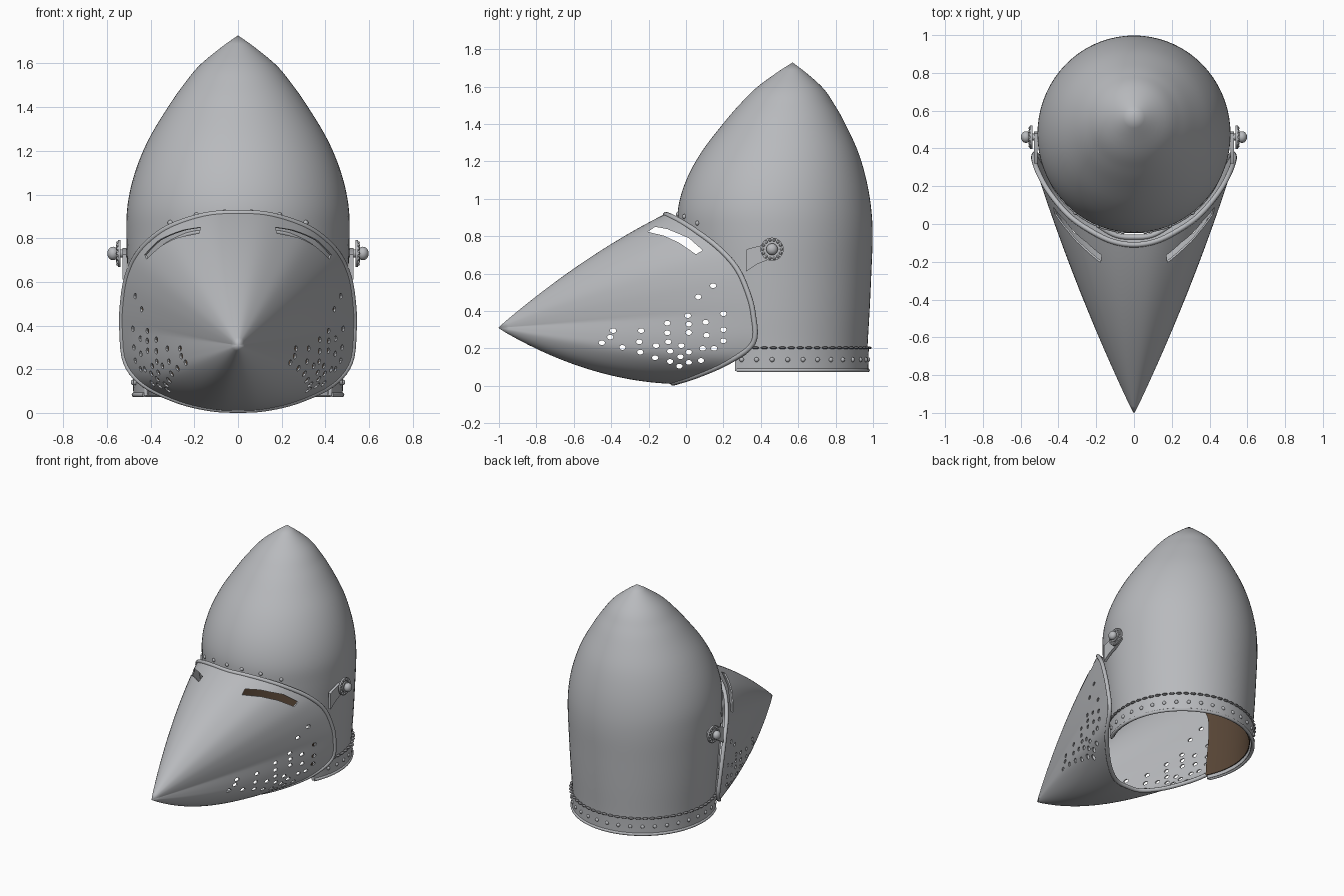
import bpy, bmesh, math
from mathutils import Vector, Matrix

if "Cube" in bpy.data.objects:
    bpy.data.objects.remove(bpy.data.objects["Cube"])


def material(name, r, g, b):
    m = bpy.data.materials.new(name)
    m.diffuse_color = (r, g, b, 1)
    m.use_nodes = True
    m.node_tree.nodes["Principled BSDF"].inputs["Base Color"].default_value = m.diffuse_color
    return m


STEEL = material("steel", 0.48, 0.49, 0.51)
LEATHER = material("brown lining", 0.10, 0.062, 0.038)
DARK = material("dark lacing", 0.2, 0.2, 0.21)


def smooth(points, n, closed=False):
    """Catmull-Rom curve through the points, n samples per span."""
    p = [Vector(q) for q in points]
    c = len(p)
    get = (lambda i: p[i % c]) if closed else (lambda i: p[max(0, min(c - 1, i))])
    out = []
    for i in range(c if closed else c - 1):
        a, b, d, e = get(i - 1), get(i), get(i + 1), get(i + 2)
        for k in range(n):
            t = k / n
            out.append(0.5 * (2 * b + (d - a) * t + (2 * a - 5 * b + 4 * d - e) * t * t
                              + (3 * b - a - 3 * d + e) * t ** 3))
    return out if closed else out + [p[-1]]


def finish(ob, mat):
    """Apply modifiers, set the material and shade smooth with sharp edges."""
    bpy.context.view_layer.update()
    dg = bpy.context.evaluated_depsgraph_get()
    me = bpy.data.meshes.new_from_object(ob.evaluated_get(dg))
    name = ob.name
    bpy.data.objects.remove(ob)
    new = bpy.data.objects.new(name, me)
    bpy.context.collection.objects.link(new)
    me.materials.clear()
    me.materials.append(mat)
    for q in bpy.context.selected_objects:
        q.select_set(False)
    new.select_set(True)
    bpy.context.view_layer.objects.active = new
    bpy.ops.object.shade_smooth_by_angle(angle=math.radians(40))
    return new


def make(name, bm):
    bmesh.ops.recalc_face_normals(bm, faces=bm.faces[:])
    me = bpy.data.meshes.new(name)
    bm.to_mesh(me)
    bm.free()
    ob = bpy.data.objects.new(name, me)
    bpy.context.collection.objects.link(ob)
    return ob


def shell(ob, thickness, cutter=None):
    m = ob.modifiers.new("thickness", 'SOLIDIFY')
    m.thickness, m.offset = thickness, 0
    if cutter:
        b = ob.modifiers.new("cut", 'BOOLEAN')
        b.object, b.operation, b.solver = cutter, 'DIFFERENCE', 'EXACT'


def prism(bm, yz, x0, x1):
    """Outline in the side plane, extruded along x."""
    a = [bm.verts.new((x0, y, z)) for y, z in yz]
    b = [bm.verts.new((x1, y, z)) for y, z in yz]
    bm.faces.new(a)
    bm.faces.new(b[::-1])
    for i in range(len(a)):
        j = (i + 1) % len(a)
        bm.faces.new((a[i], b[i], b[j], a[j]))


def tube(name, points, radius, closed, mat):
    cu = bpy.data.curves.new(name, 'CURVE')
    cu.dimensions = '3D'
    cu.bevel_depth, cu.bevel_resolution, cu.use_fill_caps = radius, 3, True
    sp = cu.splines.new('POLY')
    sp.points.add(len(points) - 1)
    for s, p in zip(sp.points, points):
        s.co = (*p, 1)
    sp.use_cyclic_u = closed
    ob = bpy.data.objects.new(name, cu)
    bpy.context.collection.objects.link(ob)
    return finish(ob, mat)


def skin(bm, rings, tip=None, ):
    """Bridge closed rings, with an optional point at the end."""
    vs = [[bm.verts.new(p) for p in r] for r in rings]
    n = len(vs[0])
    for a, b in zip(vs, vs[1:]):
        for i in range(n):
            bm.faces.new((a[i], a[(i + 1) % n], b[(i + 1) % n], b[i]))
    if tip is not None:
        t = bm.verts.new(tip)
        for i in range(n):
            bm.faces.new((vs[-1][i], vs[-1][(i + 1) % n], t))


# Skull profile: height, centre y, radius
PROFILE = smooth([(.08, .487, .472), (.2, .484, .477), (.4, .48, .492), (.6, .478, .503),
                  (.8, .477, .511), (.95, .474, .506), (1.1, .483, .472), (1.25, .502, .41),
                  (1.4, .525, .32), (1.5, .54, .25), (1.6, .555, .165), (1.73, .57, 0)], 5)
DEPTH = 1.02


def profile_at(z):
    for a, b in zip(PROFILE, PROFILE[1:]):
        if z <= b[0]:
            return a.lerp(b, max(0, (z - a[0]) / (b[0] - a[0])))
    return PROFILE[-1]


def on_skull(angle, z, off=0):
    _, cy, r = profile_at(z)
    return Vector(((r + off) * math.cos(angle), cy + DEPTH * (r + off) * math.sin(angle), z))


def dome(name, off, z0, z1, thickness, mat, cutter, closed_top=True):
    zs = [p[0] for p in PROFILE if z0 < p[0] < z1 and p[2] + off > .02]
    zs = [z0] + zs + ([] if closed_top else [z1])
    bm = bmesh.new()
    skin(bm, [[on_skull(math.tau * i / 72, z, off) for i in range(72)] for z in zs],
         (0, .57, 1.73 + 1.3 * off) if closed_top else None)
    ob = make(name, bm)
    shell(ob, thickness, cutter)
    return finish(ob, mat)


# Face opening cut through skull, lining and band
edge = smooth([(.27, .08), (.27, .3), (.265, .5), (.235, .61), (.15, .71), (.05, .79),
               (-.04, .835), (-.3, .87)], 8)
bm = bmesh.new()
prism(bm, [(-.3, -.1), (.27, -.1)] + [tuple(p) for p in edge], -.7, .7)
face_cutter = make("face_cutter", bm)
face_cutter.hide_render = True
dome("skull", -.005, .08, 1.73, .01, STEEL, face_cutter)
dome("lining", -.02, .1, 1.73, .006, LEATHER, face_cutter)
dome("lower_band", .003, .08, .2, .008, STEEL, face_cutter, False)
bpy.data.objects.remove(face_cutter)

# Rolled edge round the face opening
side = []
for y, z in edge:
    _, cy, r = profile_at(z)
    k = 1 - ((y - cy) / (DEPTH * r)) ** 2
    if k > 0:
        side.append(Vector((r * math.sqrt(k), y, z)))
tube("face_edge", side + [Vector((-p.x, p.y, p.z)) for p in side[::-1]], .009, False, STEEL)

# Bottom roll, band rivets and lacing, all on the same open arc
START = math.asin((.275 - .487) / (DEPTH * .475))


def arc(n, z, off, pad=0):
    a, b = START + pad, math.pi - START - pad
    angles = [a + (b - a) * i / (n - 1) for i in range(n)]
    return [(on_skull(t, z, off), t) for t in angles]


tube("bottom_roll", [p for p, t in arc(60, .083, .004)], .011, False, STEEL)


def beads(name, places, size, mat):
    """Ellipsoids sized radially, along the arc and in height."""
    bm = bmesh.new()
    for p, t in places:
        mx = Matrix.Translation(p) @ Matrix.Rotation(t, 4, 'Z') @ Matrix.Diagonal((*size, 1))
        bmesh.ops.create_uvsphere(bm, u_segments=10, v_segments=6, radius=1, matrix=mx)
    finish(make(name, bm), mat)


beads("band_rivets", arc(24, .14, .007, .06), (.011, .013, .013), STEEL)
beads("band_lacing", arc(42, .203, .01, .03), (.012, .02, .007), DARK)
brow = []
for x, z in ((.06, .918), (.19, .905), (.31, .87)):
    for s in (-1, 1):
        t = -math.acos(s * x / profile_at(z)[2])
        brow.append((on_skull(t, z), t))
beads("brow_rivets", brow, (.012, .013, .013), STEEL)

# Visor: half rim mirrored, drawn forward to the snout tip
HALF = [(0, -.11, .915), (.12, -.09, .91), (.24, -.03, .88), (.35, .05, .83), (.45, .17, .74),
        (.505, .27, .63), (.527, .33, .5), (.53, .36, .38), (.512, .36, .23), (.43, .23, .13),
        (.27, .06, .055), (.12, -.05, .02), (0, -.07, .014)]
rim = smooth(HALF + [(-x, y, z) for x, y, z in HALF[-2:0:-1]], 5, True)
TIP = Vector((0, -1, .31))
rings = []
for t in [i / 24 for i in range(24)]:
    ring = []
    for p in rim:
        n = Vector((p.x, 0, p.z - .4)).normalized()
        bulge = .02 + .02 * max(0, n.z) + .045 * max(0, -n.z)
        ring.append(p.lerp(TIP, t) + n * bulge * 4 * t * (1 - t))
    rings.append(ring)
bm = bmesh.new()
skin(bm, rings, TIP)
visor = make("visor", bm)

# Eye slits and breathing holes
HOLES = [(-.45, .23), (-.405, .26), (-.39, .295), (-.34, .205), (-.25, .235), (-.245, .18),
         (-.24, .295), (-.165, .15), (-.16, .215), (-.095, .235), (-.1, .335), (-.1, .283),
         (-.085, .185), (-.085, .13), (-.035, .105), (-.03, .155), (-.025, .215), (.01, .375),
         (.015, .33), (.015, .285), (.015, .18), (.015, .125), (.08, .135), (.09, .2),
         (.105, .34), (.11, .27), (.065, .475), (.145, .535), (.15, .2), (.2, .385),
         (.2, .3), (.2, .24)]
bm = bmesh.new()
for y, z in HOLES:
    ring = [(y + .017 * math.cos(a), z + .013 * math.sin(a))
            for a in (math.tau * i / 10 for i in range(10))]
    prism(bm, ring, -.7, .7)
SLIT = [(-.205, .823), (-.165, .85), (-.1, .838), (.015, .79), (.09, .724), (.053, .703),
        (-.037, .765), (-.12, .803)]
for s in (-1, 1):
    prism(bm, SLIT, s * .07, s * .7)
hole_cutter = make("hole_cutter", bm)
hole_cutter.hide_render = True
shell(visor, .008, hole_cutter)
finish(visor, STEEL)
bpy.data.objects.remove(hole_cutter)
tube("visor_rim", rim, .014, True, STEEL)

# Side pivots: arm, pin, washer with a beaded ring, ball head
ARM = [(.32, .61), (.32, .725), (.34, .735), (.42, .755), (.48, .755), (.49, .71),
       (.43, .67), (.38, .65)]
for s, word in ((1, "right"), (-1, "left")):
    bm = bmesh.new()
    prism(bm, ARM, s * .51, s * .53)
    finish(make(word + "_pivot_arm", bm), STEEL)
    bm = bmesh.new()
    for r, x0, x1 in ((.018, .49, .575), (.062, .538, .55), (.038, .55, .558)):
        mx = Matrix.Translation((s * (x0 + x1) / 2, .46, .73)) @ Matrix.Rotation(math.pi / 2, 4, 'Y')
        bmesh.ops.create_cone(bm, cap_ends=True, segments=28, radius1=r, radius2=r,
                              depth=x1 - x0, matrix=mx)
    bmesh.ops.create_uvsphere(bm, u_segments=20, v_segments=12, radius=.031, matrix=Matrix.Translation(
        (s * .572, .46, .73)) @ Matrix.Diagonal((.85, 1, 1, 1)))
    for i in range(14):
        a = math.tau * i / 14
        bmesh.ops.create_uvsphere(bm, u_segments=8, v_segments=6, radius=.008, matrix=Matrix.Translation(
            (s * .55, .46 + .05 * math.cos(a), .73 + .05 * math.sin(a))))
    finish(make(word + "_pivot", bm), STEEL)
